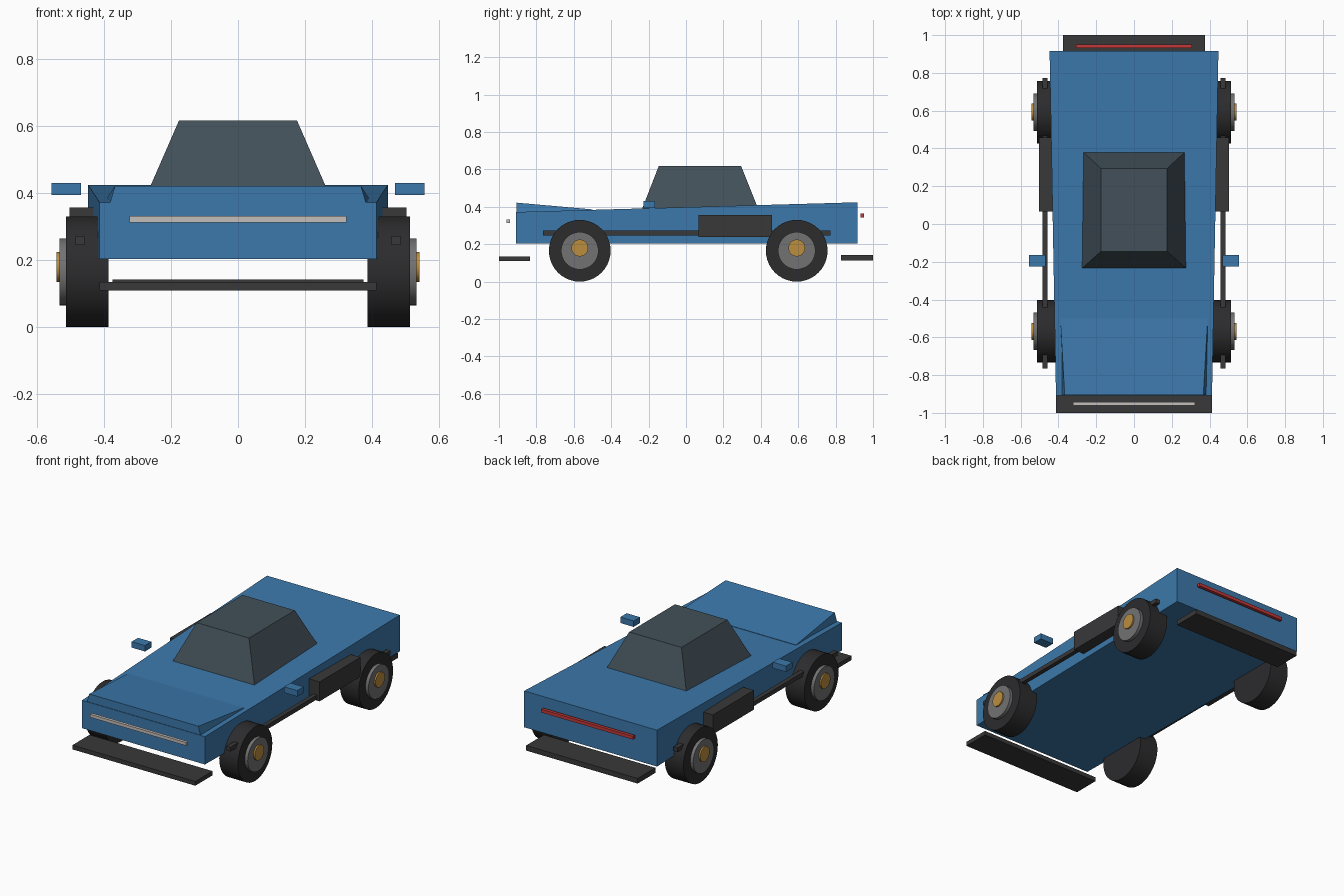
import bpy, bmesh, math

if "Cube" in bpy.data.objects:
    bpy.data.objects.remove(bpy.data.objects["Cube"])


def material(name, rgb):
    m = bpy.data.materials.new(name)
    m.diffuse_color = (*rgb, 1)
    m.use_nodes = True
    m.node_tree.nodes["Principled BSDF"].inputs["Base Color"].default_value = m.diffuse_color
    return m


BLUE = material("blue_paint", (0.045, 0.19, 0.41))
GLASS = material("dark_glass", (0.055, 0.08, 0.10))
BLACK = material("black_trim", (0.04, 0.04, 0.042))
RUBBER = material("rubber", (0.025, 0.025, 0.027))
STEEL = material("steel", (0.17, 0.17, 0.17))
GOLD = material("gold", (0.50, 0.27, 0.05))
LAMP = material("lamp_white", (0.55, 0.52, 0.50))
RED = material("lamp_red", (0.55, 0.04, 0.04))


def hexa(name, corners, mat):
    """Six-sided solid: four bottom corners, then four top corners."""
    bm = bmesh.new()
    v = [bm.verts.new(c) for c in corners]
    bm.faces.new(v[3::-1])
    bm.faces.new(v[4:])
    for i in range(4):
        j = (i + 1) % 4
        bm.faces.new((v[i], v[j], v[j + 4], v[i + 4]))
    bmesh.ops.recalc_face_normals(bm, faces=bm.faces)
    me = bpy.data.meshes.new(name)
    bm.to_mesh(me)
    bm.free()
    me.materials.append(mat)
    ob = bpy.data.objects.new(name, me)
    bpy.context.collection.objects.link(ob)
    return ob


def loop(hf, hb, yf, yb, zf, zb):
    """Ring symmetric in x, with its own half width and height front and back."""
    return [(-hf, yf, zf), (hf, yf, zf), (hb, yb, zb), (-hb, yb, zb)]


def box(name, x0, x1, y0, y1, z0, z1, mat):
    ring = [(x0, y0), (x1, y0), (x1, y1), (x0, y1)]
    return hexa(name, [(x, y, z) for z in (z0, z1) for x, y in ring], mat)


def disc(name, x0, x1, y, z, r, mat):
    bpy.ops.mesh.primitive_cylinder_add(
        vertices=40, radius=r, depth=abs(x1 - x0),
        location=((x0 + x1) / 2, y, z), rotation=(0, math.pi / 2, 0))
    ob = bpy.context.object
    ob.name = name
    ob.data.materials.append(mat)
    bpy.ops.object.shade_smooth_by_angle(angle=math.radians(30))


# Tapered body and raised hood wedge
hexa("body", loop(0.413, 0.447, -0.908, 0.917, 0.203, 0.203)
     + loop(0.413, 0.447, -0.908, 0.917, 0.372, 0.424), BLUE)
hexa("hood", loop(0.388, 0.392, -0.905, -0.50, 0.35, 0.35)
     + loop(0.367, 0.390, -0.905, -0.50, 0.422, 0.386), BLUE)

# Cabin, its base sunk into the body
hexa("cabin", loop(0.288, 0.288, -0.246, 0.398, 0.36, 0.36)
     + loop(0.176, 0.176, -0.146, 0.295, 0.617, 0.617), GLASS)

# Bumpers and light bars
box("front_bumper", -0.413, 0.413, -1.0, -0.835, 0.109, 0.135, BLACK)
box("rear_bumper", -0.375, 0.375, 0.83, 1.0, 0.112, 0.143, BLACK)
box("front_light", -0.324, 0.324, -0.96, -0.942, 0.313, 0.332, LAMP)
box("rear_light", -0.308, 0.308, 0.932, 0.951, 0.343, 0.363, RED)

# Side parts, mirrored left and right
for side, s in (("left", -1), ("right", 1)):
    box(f"{side}_side_rail", *sorted((s * 0.458, s * 0.485)), -0.765, 0.773, 0.246, 0.272, BLACK)
    box(f"{side}_side_pod", *sorted((s * 0.40, s * 0.503)), 0.066, 0.459, 0.239, 0.357, BLACK)
    box(f"{side}_mirror", *sorted((s * 0.468, s * 0.557)), -0.226, -0.165, 0.394, 0.43, BLUE)
    # Tyre, rim and hub cap of each wheel
    for end, y in (("front", -0.568), ("rear", 0.592)):
        disc(f"{end}_{side}_tyre", s * 0.387, s * 0.513, y, 0.165, 0.165, RUBBER)
        disc(f"{end}_{side}_rim", s * 0.45, s * 0.533, y, 0.165, 0.10, STEEL)
        disc(f"{end}_{side}_hub_cap", s * 0.50, s * 0.542, y, 0.18, 0.045, GOLD)
